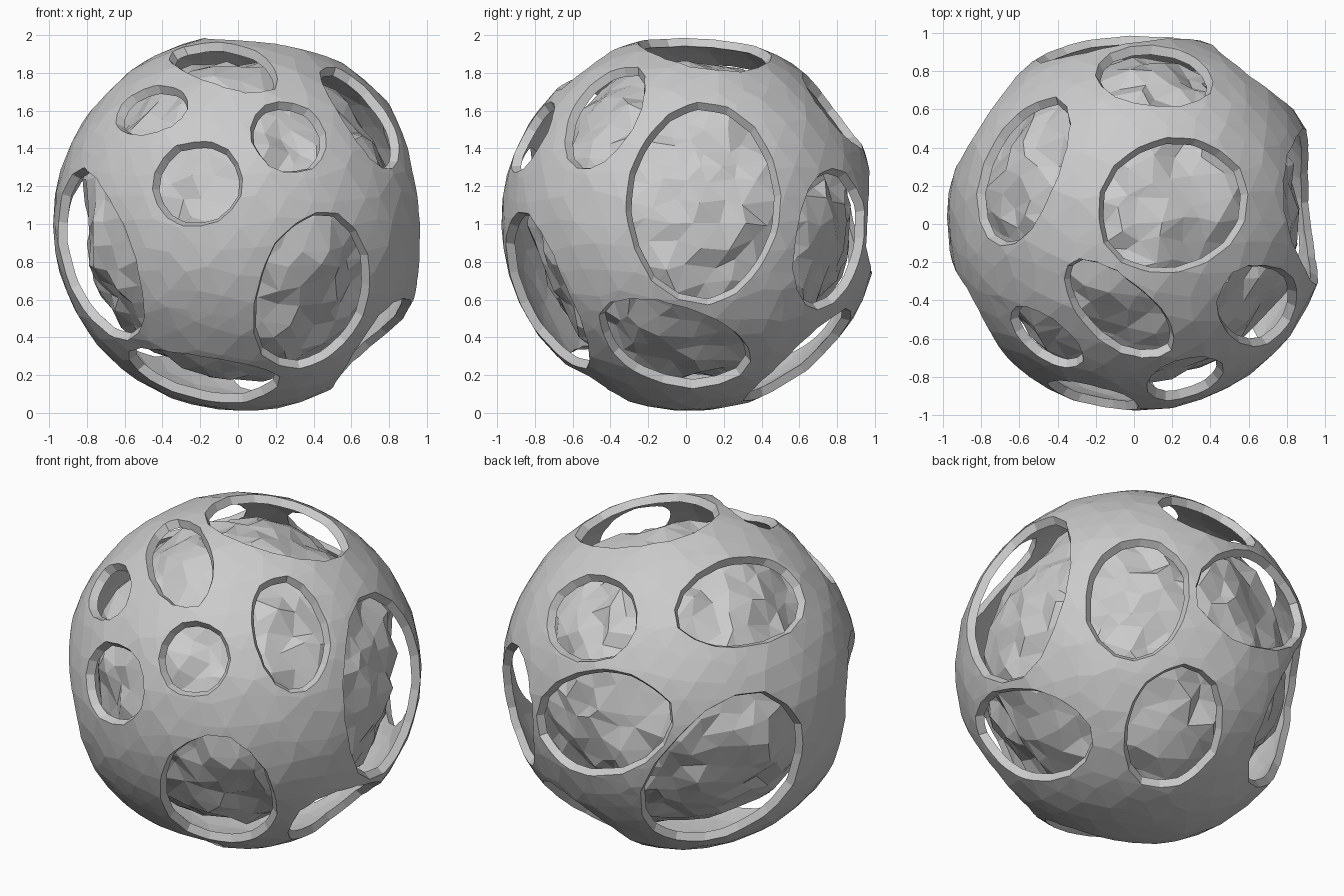
import bpy, bmesh, math, random
from mathutils import Vector, noise

if "Cube" in bpy.data.objects:
    bpy.data.objects.remove(bpy.data.objects["Cube"])

random.seed(7)
R_OUT, R_IN = 1.0, 0.953
CENTRE = Vector((0.02, 0.02, 1.008))


def make_object(name, bm):
    for v in bm.verts:
        v.co += CENTRE
    me = bpy.data.meshes.new(name)
    bm.to_mesh(me)
    bm.free()
    ob = bpy.data.objects.new(name, me)
    bpy.context.collection.objects.link(ob)
    return ob


# faceted outer shell: jittered ball with a smaller ball inside as its cavity
bm = bmesh.new()
bmesh.ops.create_icosphere(bm, subdivisions=4, radius=1.0)
for v in bm.verts:
    j = Vector([random.uniform(-1, 1) for _ in range(3)]) * 0.03
    v.co = (v.co + j).normalized() * (R_OUT + random.uniform(-0.004, 0.004))
dup = bmesh.ops.duplicate(bm, geom=bm.verts[:] + bm.edges[:] + bm.faces[:])["geom"]
inner_faces = [g for g in dup if isinstance(g, bmesh.types.BMFace)]
for g in dup:
    if isinstance(g, bmesh.types.BMVert):
        g.co *= R_IN / R_OUT
bmesh.ops.reverse_faces(bm, faces=inner_faces)
shell = make_object("outer_shell", bm)

# holes: direction x, y, z / half width / half height / tilt in degrees
HOLES = [
    (-.24, -.94, .21, .25, .235, 0),
    (.25, -.83, .455, .21, .215, 0),
    (-.48, -.61, .59, .23, .167, 0),
    (-.10, -.48, .84, .36, .19, -35),
    (.64, -.45, .57, .225, .34, 0),
    (.39, -.81, -.40, .33, .46, 0),
    (-.80, -.53, -.19, .34, .475, 20),
    (-.22, -.47, -.84, .42, .24, -17),
    (.70, -.08, -.655, .42, .285, -28),
    (.96, .08, .11, .41, .535, -3),
    (.61, .76, -.09, .295, .38, -8),
    (.21, .61, -.75, .285, .37, 0),
    (-.625, .27, .71, .42, .27, 0),
    (.19, .08, .95, .35, .41, 0),
    (.09, .765, .60, .31, .26, 0),
    (-.10, .95, .065, .45, .31, 20),
    (-.73, .59, -.28, .43, .56, -28),
]


def hole_cutter(i, x, y, z, ru, rv, tilt, sides=16):
    # tapered elliptical plug pointing out of the ball
    d = Vector((x, y, z)).normalized()
    right = Vector((0, 0, 1)).cross(d).normalized()
    up = d.cross(right)
    c, s = math.cos(math.radians(tilt)), math.sin(math.radians(tilt))
    bm = bmesh.new()
    low, high = [], []
    for k in range(sides):
        t = 2 * math.pi * (k + 0.3) / sides
        w = random.uniform(0.98, 1.03)
        a, b = ru * w * math.cos(t), rv * w * math.sin(t)
        lat = right * (a * c - b * s) + up * (a * s + b * c)
        p = lat + d * math.sqrt(R_OUT ** 2 - lat.length_squared)
        side = lat.normalized()
        for r, ring in ((0.88, low), (1.08, high)):
            ring.append(bm.verts.new(p * (r / R_OUT) + side * 0.4 * (r - R_OUT)))
    tip_low = bm.verts.new(d * 0.86)
    tip_high = bm.verts.new(d * 1.22)
    for k in range(sides):
        n = (k + 1) % sides
        bm.faces.new((low[k], low[n], high[n], high[k]))
        bm.faces.new((low[n], low[k], tip_low))
        bm.faces.new((high[k], high[n], tip_high))
    bmesh.ops.recalc_face_normals(bm, faces=bm.faces)
    ob = make_object("hole_cutter_%d" % i, bm)
    ob.hide_render = True
    ob.hide_set(True)
    ob.display_type = 'WIRE'
    return ob


for i, h in enumerate(HOLES):
    mod = shell.modifiers.new("hole_%d" % i, 'BOOLEAN')
    mod.operation = 'DIFFERENCE'
    mod.solver = 'EXACT'
    mod.object = hole_cutter(i, *h)

# rough rocky core inside the shell
bm = bmesh.new()
bmesh.ops.create_icosphere(bm, subdivisions=4, radius=1.0)
for v in bm.verts:
    j = Vector([random.uniform(-1, 1) for _ in range(3)]) * 0.04
    n = (v.co + j).normalized()
    r = 0.83 + 0.06 * noise.noise(n * 2.6) + random.uniform(-0.025, 0.025)
    v.co = n * min(r, 0.9)
make_object("rocky_core", bm)
